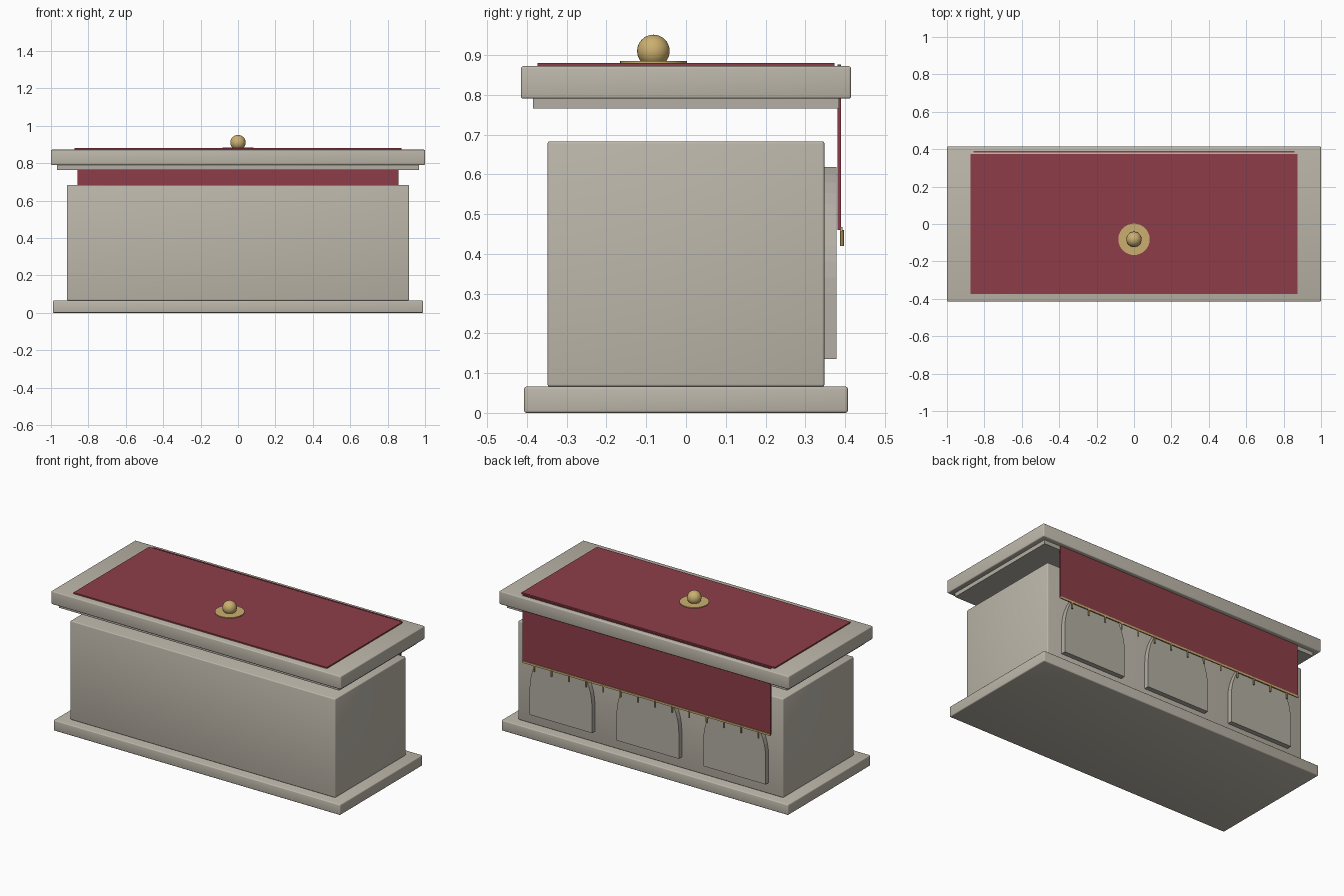
import bpy, bmesh, math

if "Cube" in bpy.data.objects:
    bpy.data.objects.remove(bpy.data.objects["Cube"])


def material(name, rgb):
    m = bpy.data.materials.new(name)
    m.diffuse_color = (*rgb, 1)
    m.use_nodes = True
    m.node_tree.nodes["Principled BSDF"].inputs["Base Color"].default_value = m.diffuse_color
    return m


STONE = material("pale stone", (0.51, 0.475, 0.405))
PANEL = material("carved stone", (0.455, 0.425, 0.37))
CLOTH = material("crimson cloth", (0.27, 0.048, 0.066))
GOLD = material("gold", (0.60, 0.43, 0.16))


def finish(name, bm, mat, smooth=None):
    bmesh.ops.recalc_face_normals(bm, faces=bm.faces)
    me = bpy.data.meshes.new(name)
    bm.to_mesh(me)
    bm.free()
    ob = bpy.data.objects.new(name, me)
    bpy.context.collection.objects.link(ob)
    me.materials.append(mat)
    if smooth:
        bpy.ops.object.select_all(action='DESELECT')
        ob.select_set(True)
        bpy.context.view_layer.objects.active = ob
        bpy.ops.object.shade_smooth_by_angle(angle=math.radians(smooth))
    return ob


def box(name, mat, x, y, z, bevel=0):
    """Box from (min, max) ranges, with optional rounded edges."""
    bm = bmesh.new()
    bmesh.ops.create_cube(bm, size=1)
    for v in bm.verts:
        v.co = [r[0] if c < 0 else r[1] for c, r in zip(v.co, (x, y, z))]
    if bevel:
        bmesh.ops.bevel(bm, geom=bm.edges[:], offset=bevel, segments=3,
                        profile=0.5, affect='EDGES')
    return finish(name, bm, mat, 40 if bevel else None)


def cylinder(name, mat, r, x, y, z, sides):
    bm = bmesh.new()
    bmesh.ops.create_cone(bm, cap_ends=True, segments=sides, radius1=r,
                          radius2=r, depth=z[1] - z[0])
    bmesh.ops.translate(bm, verts=bm.verts, vec=(x, y, sum(z) / 2))
    return finish(name, bm, mat, 40)


def arch_panel(name, cx):
    """Pointed-arch relief on the back of the body."""
    w, bottom, spring, top = 0.215, 0.135, 0.30, 0.618
    rise = top - spring
    c = (rise ** 2 - w ** 2) / (2 * w)
    r = w + c
    end = math.asin(rise / r)
    n = 10
    right = [(w, bottom)] + [(r * math.cos(end * i / n) - c,
                              spring + r * math.sin(end * i / n))
                             for i in range(n + 1)]
    outline = right + [(-x, z) for x, z in reversed(right[:-1])]
    bm = bmesh.new()
    face = bm.faces.new([bm.verts.new((cx + x, 0.34, z)) for x, z in outline])
    ext = bmesh.ops.extrude_face_region(bm, geom=[face])
    for v in ext["geom"]:
        if isinstance(v, bmesh.types.BMVert):
            v.co.y = 0.378
    return finish(name, bm, PANEL)


# Stone block, plinth and floating table top
box("plinth", STONE, (-0.99, 0.99), (-0.407, 0.407), (0, 0.066), 0.006)
box("body", STONE, (-0.915, 0.915), (-0.348, 0.348), (0.066, 0.683), 0.006)
box("table_lip", PANEL, (-0.968, 0.968), (-0.385, 0.385), (0.765, 0.80))
box("table_top", STONE, (-1, 1), (-0.415, 0.415), (0.79, 0.872), 0.006)

# Back relief panels
for i, cx in enumerate((-0.6, 0, 0.6)):
    arch_panel(f"arch_panel_{i + 1}", cx)

# Cloth on top and hanging behind
box("top_cloth", CLOTH, (-0.875, 0.875), (-0.373, 0.373), (0.868, 0.88))
box("hanging_cloth", CLOTH, (-0.857, 0.857), (0.381, 0.39), (0.46, 0.876))

# Gold trim and tassels
box("cloth_trim", GOLD, (-0.857, 0.857), (0.387, 0.394), (0.455, 0.467))
for i in range(14):
    cylinder(f"tassel_{i + 1}", GOLD, 0.005, -0.774 + i * 1.548 / 13, 0.392,
             (0.42, 0.46), 8)

# Gold dish and orb
cylinder("dish", GOLD, 0.084, 0, -0.082, (0.87, 0.885), 32)
bm = bmesh.new()
bmesh.ops.create_uvsphere(bm, u_segments=32, v_segments=16, radius=0.041)
bmesh.ops.translate(bm, verts=bm.verts, vec=(0, -0.082, 0.91))
finish("orb", bm, GOLD, 40)
